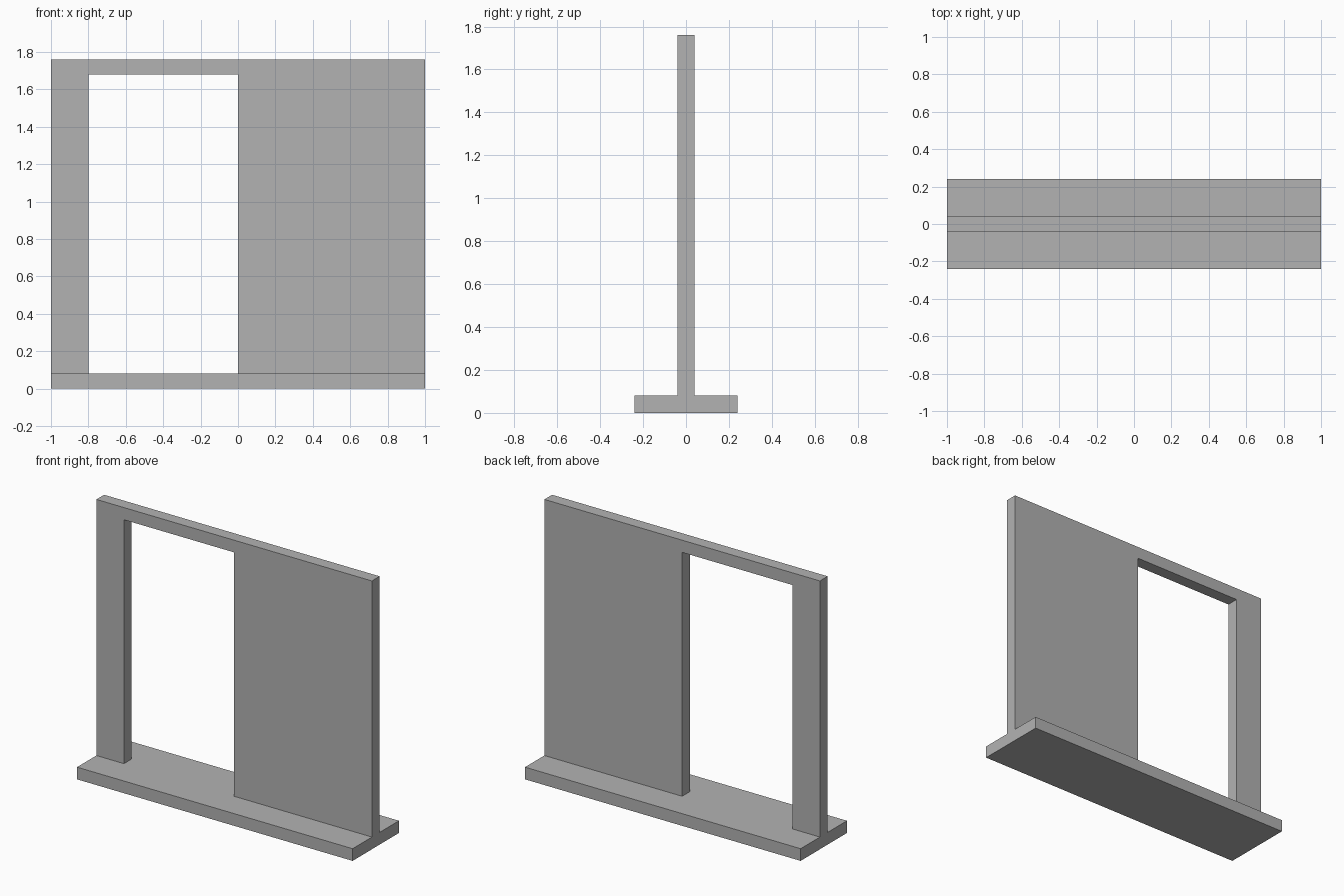
import bpy
import bmesh

cube = bpy.data.objects.get("Cube")
if cube:
    bpy.data.objects.remove(cube, do_unlink=True)

# Single plain grey
grey = bpy.data.materials.new("plain_grey")
grey.use_nodes = True
colour = (0.448, 0.448, 0.448, 1)
grey.diffuse_color = colour
grey.node_tree.nodes["Principled BSDF"].inputs["Base Color"].default_value = colour

LEFT, RIGHT = -1.0, 1.0
BASE_TOP, WALL_TOP = 0.08, 1.76
DOOR_LEFT, DOOR_RIGHT, DOOR_TOP = -0.8, 0.0, 1.68


def extrude_profile(name, outline, depth):
    """Extrude an x-z outline symmetrically along y."""
    bm = bmesh.new()
    face = bm.faces.new([bm.verts.new((x, -depth / 2, z)) for x, z in outline])
    result = bmesh.ops.extrude_face_region(bm, geom=[face], use_keep_orig=True)
    moved = [g for g in result["geom"] if isinstance(g, bmesh.types.BMVert)]
    bmesh.ops.translate(bm, verts=moved, vec=(0, depth, 0))
    bmesh.ops.recalc_face_normals(bm, faces=bm.faces)
    mesh = bpy.data.meshes.new(name)
    bm.to_mesh(mesh)
    bm.free()
    mesh.materials.append(grey)
    obj = bpy.data.objects.new(name, mesh)
    bpy.context.collection.objects.link(obj)
    return obj


# Floor slab
extrude_profile("floor_slab", [
    (LEFT, 0), (RIGHT, 0), (RIGHT, BASE_TOP), (LEFT, BASE_TOP)], 0.48)

# Wall with a doorway open down to the slab
extrude_profile("doorway_wall", [
    (LEFT, BASE_TOP), (DOOR_LEFT, BASE_TOP), (DOOR_LEFT, DOOR_TOP),
    (DOOR_RIGHT, DOOR_TOP), (DOOR_RIGHT, BASE_TOP), (RIGHT, BASE_TOP),
    (RIGHT, WALL_TOP), (LEFT, WALL_TOP)], 0.08)
